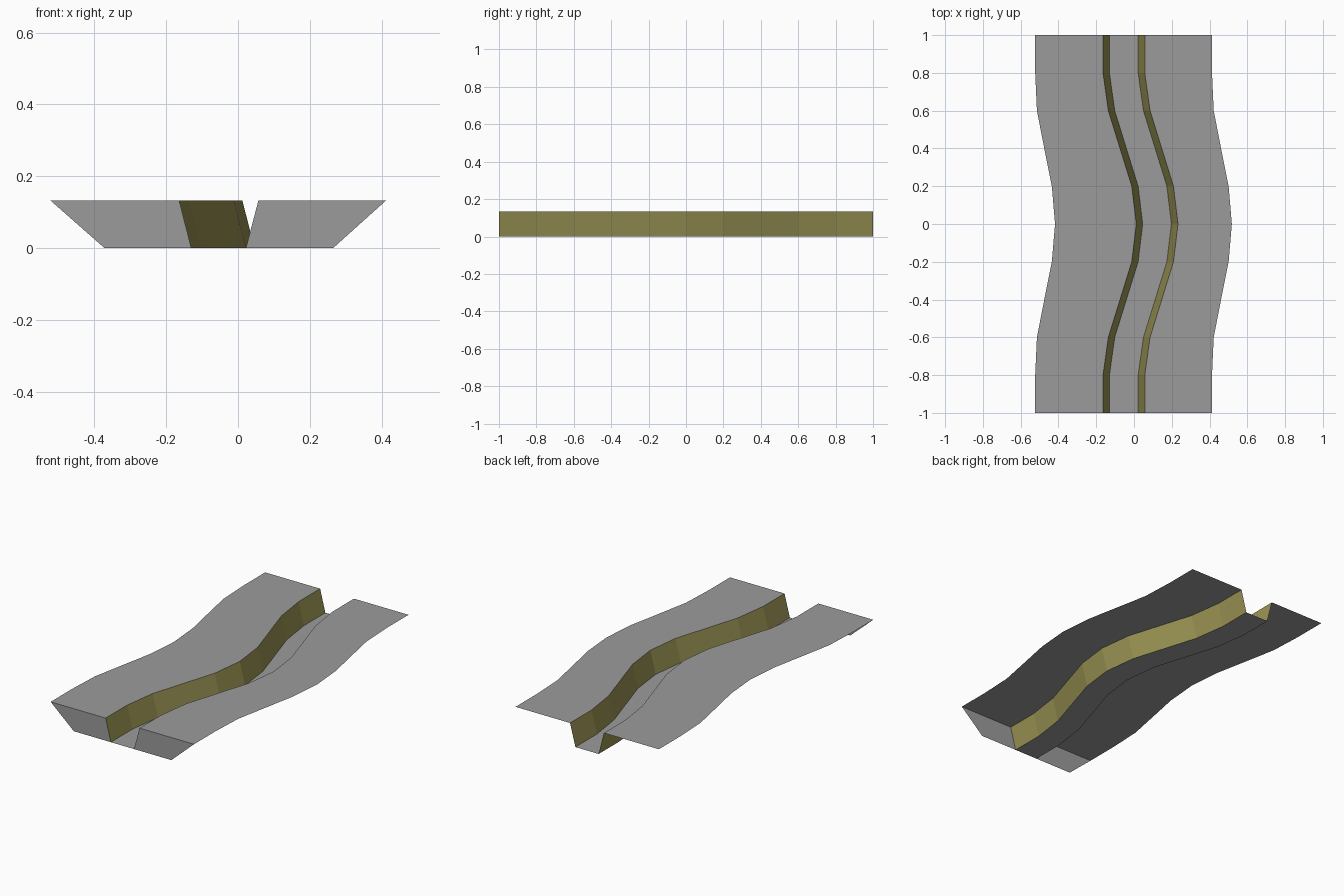
import bpy
import bmesh

if "Cube" in bpy.data.objects:
    bpy.data.objects.remove(bpy.data.objects["Cube"])


def material(name, rgb):
    mat = bpy.data.materials.new(name)
    mat.use_nodes = True
    mat.diffuse_color = (*rgb, 1)
    mat.node_tree.nodes["Principled BSDF"].inputs["Base Color"].default_value = (*rgb, 1)
    return mat


grey = material("ground grey", (0.33, 0.33, 0.33))
olive = material("bank olive", (0.33, 0.30, 0.09))

HEIGHT = 0.133
# Sideways drift of the meander from the end (y = 1) to the middle (y = 0)
STATIONS = [1, 0.8, 0.6, 0.4, 0.2, 0]
CHANNEL_DRIFT = [0, 0, 0.028, 0.09, 0.152, 0.176]
OUTER_DRIFT = [0, 0, 0.009, 0.048, 0.088, 0.105]


def edge_line(x, z, drift):
    """One long edge, mirrored about the middle, running front to back."""
    half = [(x + d, y, z) for y, d in zip(STATIONS, drift)]
    return [(px, -py, pz) for px, py, pz in half[:-1]] + half[::-1]


def make_object(name, mat, build):
    bm = bmesh.new()
    build(bm)
    mesh = bpy.data.meshes.new(name)
    bm.to_mesh(mesh)
    bm.free()
    mesh.materials.append(mat)
    bpy.context.collection.objects.link(bpy.data.objects.new(name, mesh))


def strip(name, mat, left, right):
    """Flat-faced ribbon between two long edges, facing up."""
    def build(bm):
        a = [bm.verts.new(p) for p in left]
        b = [bm.verts.new(p) for p in right]
        for i in range(len(a) - 1):
            bm.faces.new((a[i], b[i], b[i + 1], a[i + 1]))
    make_object(name, mat, build)


def front_cap(name, corners):
    make_object(name, grey, lambda bm: bm.faces.new(
        [bm.verts.new((x, -1, z)) for x, z in corners]))


# Long edges across the section, from right side to left side
outer_a = edge_line(-0.523, HEIGHT, OUTER_DRIFT)
rim_a = edge_line(-0.164, HEIGHT, CHANNEL_DRIFT)
bed_a = edge_line(-0.13, 0, CHANNEL_DRIFT)
bed_b = edge_line(0.022, 0, CHANNEL_DRIFT)
rim_b = edge_line(0.057, HEIGHT, CHANNEL_DRIFT)
outer_b = edge_line(0.413, HEIGHT, OUTER_DRIFT)

# Ground, channel walls and channel bed
strip("right_ground", grey, outer_a, rim_a)
strip("right_channel_wall", olive, rim_a, bed_a)
strip("channel_bed", grey, bed_a, bed_b)
strip("left_channel_wall", olive, bed_b, rim_b)
strip("left_ground", grey, rim_b, outer_b)

# Sloped end plates, at the front only
front_cap("right_front_plate",
          [(-0.523, HEIGHT), (-0.372, 0), (-0.13, 0), (-0.164, HEIGHT)])
front_cap("left_front_plate",
          [(0.057, HEIGHT), (0.022, 0), (0.265, 0), (0.413, HEIGHT)])
